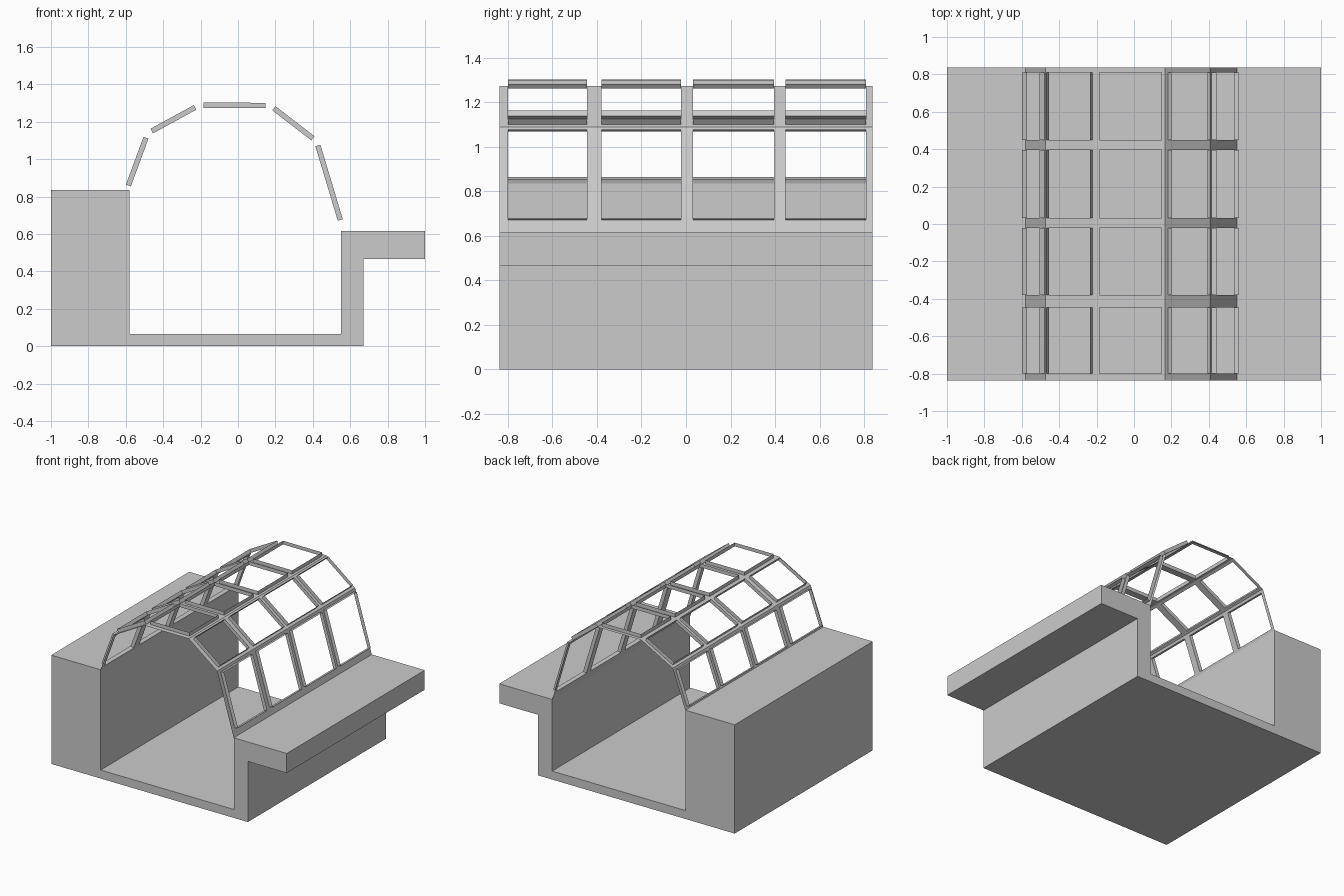
import bpy, bmesh
from mathutils import Vector

if "Cube" in bpy.data.objects:
    bpy.data.objects.remove(bpy.data.objects["Cube"])

HALF = 0.837  # half length along y


def finish(bm, name):
    me = bpy.data.meshes.new(name)
    bm.to_mesh(me)
    bm.free()
    ob = bpy.data.objects.new(name, me)
    bpy.context.collection.objects.link(ob)
    return ob


# Corridor base: one cross-section extruded front to back
profile = [(-1, 0), (0.67, 0), (0.67, 0.465), (1, 0.465), (1, 0.615), (0.55, 0.615),
           (0.55, 0.065), (-0.58, 0.065), (-0.58, 0.835), (-1, 0.835)]
bm = bmesh.new()
face = bm.faces.new([bm.verts.new((x, -HALF, z)) for x, z in profile])
ext = bmesh.ops.extrude_face_region(bm, geom=[face])
bmesh.ops.translate(bm, vec=(0, 2 * HALF, 0),
                    verts=[g for g in ext["geom"] if isinstance(g, bmesh.types.BMVert)])
bmesh.ops.recalc_face_normals(bm, faces=bm.faces)
finish(bm, "corridor_base")

# Canopy: thin arched sheet with window holes, each hole edged by a raised rim
arch = [(-0.58, 0.835), (-0.472, 1.128), (-0.205, 1.274), (0.167, 1.273),
        (0.408, 1.088), (0.55, 0.615)]
windows = [(-0.80, -0.446), (-0.38, -0.022), (0.032, 0.396), (0.448, 0.81)]
vs = [-HALF] + [y for w in windows for y in w] + [HALF]
RIM = 0.028

frame, rims = bmesh.new(), bmesh.new()
for i, (p, q) in enumerate(zip(arch, arch[1:])):
    a, b = Vector((p[0], 0, p[1])), Vector((q[0], 0, q[1]))
    d = (b - a).normalized()
    n = Vector((-d.z, 0, d.x))
    end = 0.058 if i == len(arch) - 2 else 0.02
    us = [a, a + d * 0.02, b - d * end, b]
    # sheet grid, leaving the windows open
    for r in range(3):
        for c in range(len(vs) - 1):
            if r == 1 and c % 2:
                continue
            pts = [(us[r], vs[c]), (us[r + 1], vs[c]),
                   (us[r + 1], vs[c + 1]), (us[r], vs[c + 1])]
            frame.faces.new([frame.verts.new((u.x, y, u.z)) for u, y in pts])
    # raised rims
    for y0, y1 in windows:
        ring = [Vector((u.x, y, u.z)) for u, y in
                ((us[1], y0), (us[2], y0), (us[2], y1), (us[1], y1))]
        low = [rims.verts.new(v) for v in ring]
        top = [rims.verts.new(v + n * RIM) for v in ring]
        for k in range(4):
            j = (k + 1) % 4
            rims.faces.new([low[k], low[j], top[j], top[k]])

bmesh.ops.remove_doubles(frame, verts=frame.verts, dist=0.0005)
finish(frame, "canopy_frame")
finish(rims, "window_rims")
